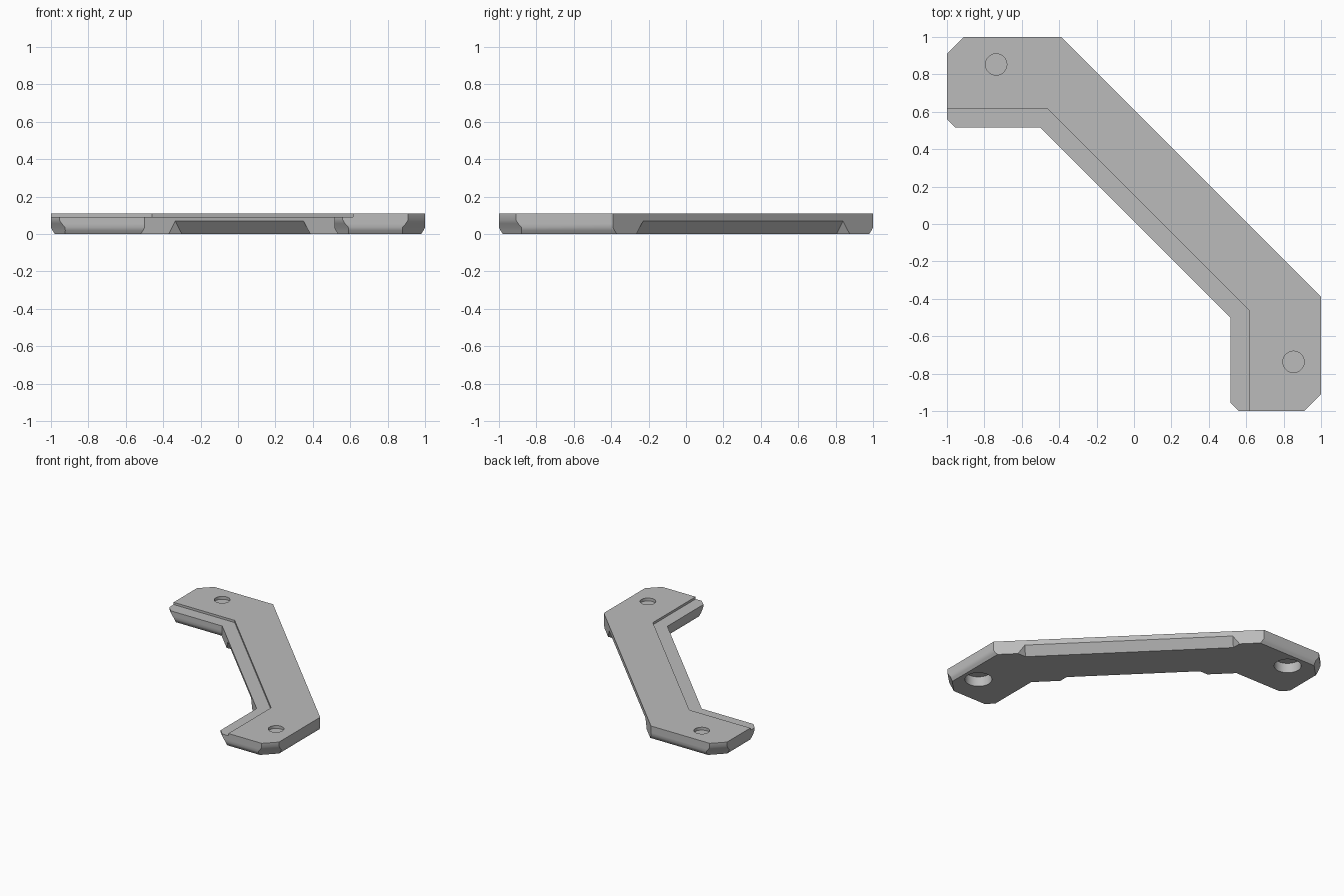
import bpy, bmesh, math
from mathutils import Vector

if "Cube" in bpy.data.objects:
    bpy.data.objects.remove(bpy.data.objects["Cube"], do_unlink=True)

TOP, LEDGE = 0.108, 0.09

grey = bpy.data.materials.new("plain grey")
grey.use_nodes = True
colour = (0.5, 0.5, 0.5, 1)
grey.diffuse_color = colour
grey.node_tree.nodes["Principled BSDF"].inputs["Base Color"].default_value = colour


def make_object(name, bm):
    bmesh.ops.recalc_face_normals(bm, faces=bm.faces)
    mesh = bpy.data.meshes.new(name)
    bm.to_mesh(mesh)
    bm.free()
    mesh.materials.append(grey)
    obj = bpy.data.objects.new(name, mesh)
    bpy.context.collection.objects.link(obj)
    return obj


def loft(name, rings):
    """Join closed rings of points and cap both ends."""
    bm = bmesh.new()
    loops = [[bm.verts.new(p) for p in ring] for ring in rings]
    n = len(loops[0])
    for low, high in zip(loops, loops[1:]):
        for i in range(n):
            j = (i + 1) % n
            bm.faces.new((low[i], low[j], high[j], high[i]))
    bm.faces.new(loops[0][::-1])
    bm.faces.new(loops[-1])
    return make_object(name, bm)


def inset_ring(points, insets, z):
    """Move each edge of the outline inward by its own amount."""
    lines = []
    for i, p in enumerate(points):
        a, b = Vector(p), Vector(points[(i + 1) % len(points)])
        d = (b - a).normalized()
        normal = Vector((-d.y, d.x))
        lines.append((normal, normal.dot(a) + insets[i]))
    ring = []
    for i in range(len(points)):
        (n1, c1), (n2, c2) = lines[i - 1], lines[i]
        det = n1.x * n2.y - n1.y * n2.x
        ring.append(((c1 * n2.y - c2 * n1.y) / det, (n1.x * c2 - n2.x * c1) / det, z))
    return ring


# Bracket body: half the outline, mirrored across the x = y diagonal
half = [(-0.39, 1), (-0.91, 1), (-1, 0.91), (-1, 0.56), (-0.955, 0.515), (-0.5, 0.515)]
outline = half + [(y, x) for x, y in reversed(half)]
# Edge kinds: w = arm wall, c = clipped corner, s = straight diagonal side
kinds = "wcwcwswcwcws"
profile = [(0, 0.02, 0.035), (0.018, 0.008, 0.028), (0.035, 0, 0.021),
           (0.055, 0, 0.009), (0.075, 0, 0), (TOP, 0, 0)]
body = loft("angled_bracket", [
    inset_ring(outline, [{"w": wall, "c": corner, "s": 0}[k] for k in kinds], z)
    for z, wall, corner in profile])

cutters = []

# Lowered ledge along the inner edge
step = [(-1.2, 0.615), (-0.46, 0.615), (0.615, -0.46), (0.615, -1.2), (-1.2, -1.2)]
cutters.append(loft("ledge_cutter", [[(x, y, z) for x, y in step] for z in (LEDGE, 0.2)]))


# Sloped undercuts below both diagonal sides
def undercut(name, offset, inward, half_length, depth=0.05, height=0.068, flare=0.05):
    along = Vector((1, -1, 0)).normalized()
    into = Vector((1, 1, 0)).normalized() * inward
    base = Vector((offset / 2, offset / 2, 0))
    e = 0.5
    section = [(1 + e, -e), (-e, 1 + e), (-e, -e)]
    rings = []
    for side in (-1, 1):
        ring = []
        for n, z in section:
            t = half_length + flare * (1 - n - z)
            ring.append(base + along * side * t + into * n * depth
                        + Vector((0, 0, z * height)))
        rings.append(ring)
    return loft(name, rings)


cutters.append(undercut("outer_undercut_cutter", 0.61, -1, 0.756))
cutters.append(undercut("inner_undercut_cutter", 0.015, 1, 0.485))


# Blind screw holes above, wider blind pockets below
def disc(name, x, y, radius, low, high, sides=48):
    angles = [2 * math.pi * i / sides for i in range(sides)]
    return loft(name, [[(x + radius * math.cos(a), y + radius * math.sin(a), z)
                        for a in angles] for z in (low, high)])


for x, y in ((-0.737, 0.853), (0.853, -0.737)):
    cutters.append(disc("screw_hole_cutter", x, y, 0.057, 0.085, 0.2))
    cutters.append(disc("pocket_cutter", x, y, 0.098, -0.1, 0.078))

# Apply the cuts, then drop the cutters
for cutter in cutters:
    cutter.hide_render = True
    mod = body.modifiers.new(cutter.name, "BOOLEAN")
    mod.operation = "DIFFERENCE"
    mod.solver = "EXACT"
    mod.object = cutter
bpy.context.view_layer.update()
result = bpy.data.meshes.new_from_object(
    body.evaluated_get(bpy.context.evaluated_depsgraph_get()))
body.modifiers.clear()
body.data = result
result.materials.clear()
result.materials.append(grey)
for cutter in cutters:
    bpy.data.objects.remove(cutter, do_unlink=True)

bpy.ops.object.select_all(action="DESELECT")
body.select_set(True)
bpy.context.view_layer.objects.active = body
bpy.ops.object.shade_smooth_by_angle(angle=math.radians(30))
